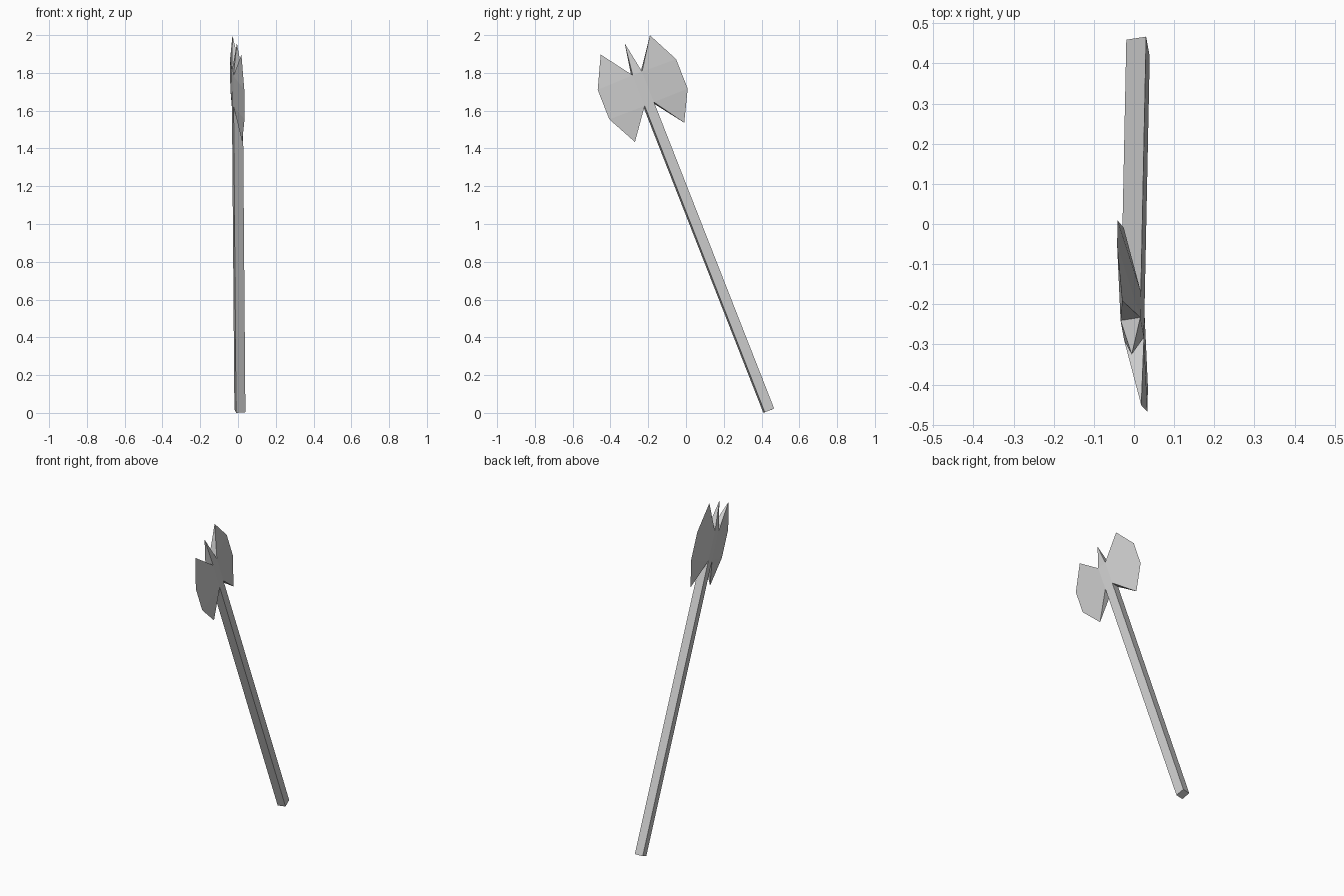
import bpy, bmesh
from mathutils import Matrix, Vector

if "Cube" in bpy.data.objects:
    bpy.data.objects.remove(bpy.data.objects["Cube"])

W, T = 0.027, 0.025              # half width and half thickness of the handle
ROOT_LOW, ROOT_TOP = 1.742, 1.916
SPIKE = 2.09
# half outline of a blade's cutting edge: (distance from axis, height along axis)
EDGE = [(0.142, 2.08), (0.226, 1.912), (0.226, 1.744), (0.142, 1.583)]

# Leaning frame: local z runs along the handle, local x across the blades
axis = Vector((-0.0075, -0.365, 0.931)).normalized()
across = Vector((-0.167, 0.918, 0.36))
across = (across - axis * across.dot(axis)).normalized()
normal = axis.cross(across)
frame = Matrix((across, normal, axis)).transposed().to_4x4()
frame.translation = (0.01, 0.438, 0.0115)


def make(name, verts, faces):
    bm = bmesh.new()
    vs = [bm.verts.new(v) for v in verts]
    for f in faces:
        bm.faces.new([vs[i] for i in f])
    bm.transform(frame)
    bmesh.ops.recalc_face_normals(bm, faces=bm.faces)
    me = bpy.data.meshes.new(name)
    bm.to_mesh(me)
    bm.free()
    ob = bpy.data.objects.new(name, me)
    bpy.context.collection.objects.link(ob)
    return ob


# Square handle running up through the head, ending in a pyramid spike
ring = [(-W, -T), (W, -T), (W, T), (-W, T)]
verts = [(x, y, z) for z in (0, ROOT_TOP) for x, y in ring] + [(0, 0, SPIKE)]
faces = [(3, 2, 1, 0)]
for i in range(4):
    j = (i + 1) % 4
    faces += [(i, j, j + 4, i + 4), (i + 4, j + 4, 8)]
make("handle_and_spike", verts, faces)

# Two mirrored wedge blades: thick at the handle, sharp along the outer edge
for side, name in ((1, "blade_right"), (-1, "blade_left")):
    verts = [(side * W, y, z) for y in (-T, T) for z in (ROOT_TOP, ROOT_LOW)]
    verts += [(side * x, 0, z) for x, z in EDGE]
    faces = [(0, 2, 4), (1, 3, 7)]
    for top, low in ((0, 1), (2, 3)):
        faces += [(top, 4, 5), (top, 5, 6, low), (low, 6, 7)]
    ob = make(name, verts, faces)
    # the root is open, so make sure the normals face outwards
    me = ob.data
    flat = me.polygons[3]
    inv = frame.inverted().to_3x3()
    if (inv @ flat.normal).y > 0:
        me.flip_normals()
